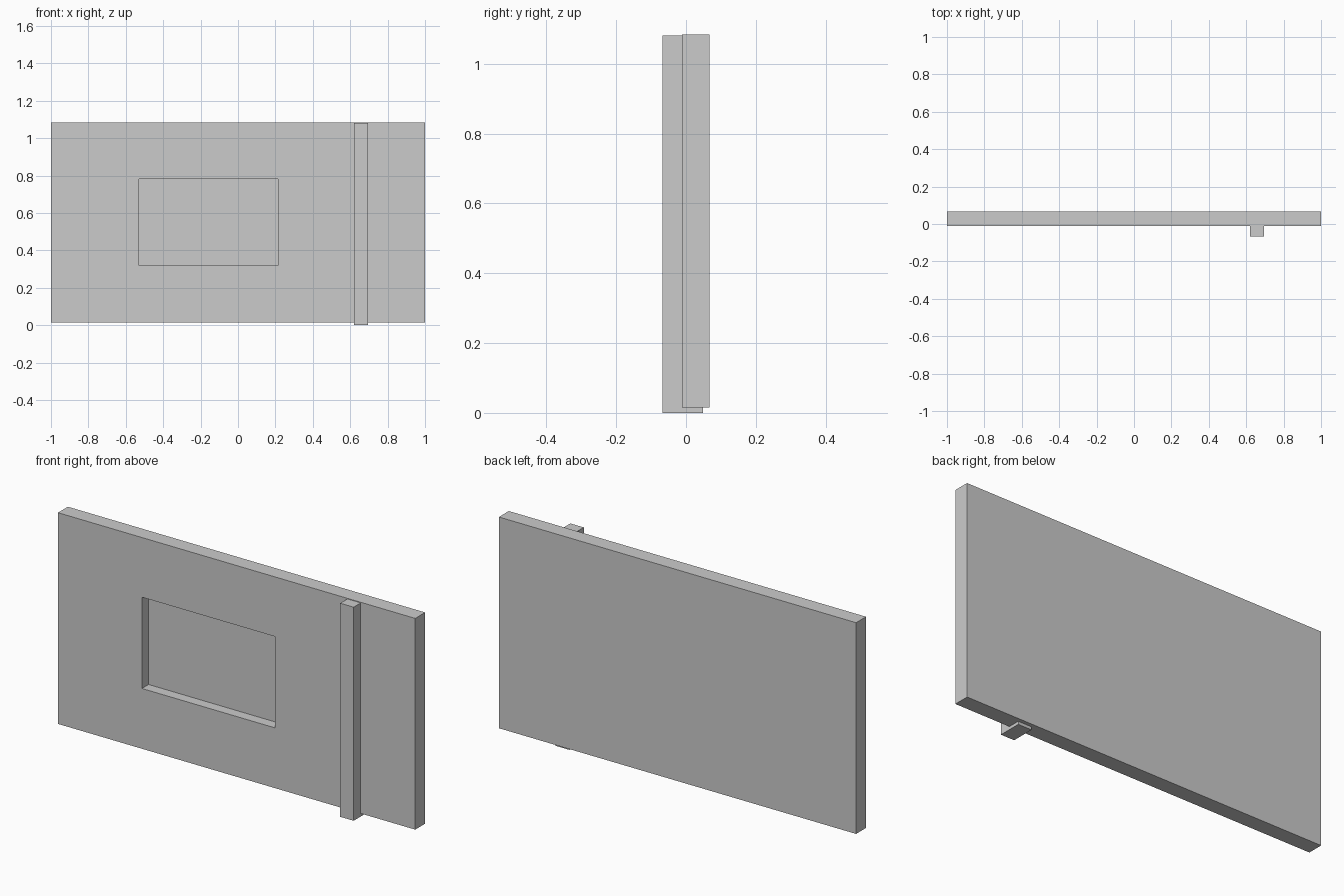
import bpy, bmesh

if "Cube" in bpy.data.objects:
    bpy.data.objects.remove(bpy.data.objects["Cube"])


def add_box(name, x, y, z):
    bm = bmesh.new()
    bmesh.ops.create_cube(bm, size=1)
    for v in bm.verts:
        for i, (lo, hi) in enumerate((x, y, z)):
            v.co[i] = lo if v.co[i] < 0 else hi
    mesh = bpy.data.meshes.new(name)
    bm.to_mesh(mesh)
    bm.free()
    obj = bpy.data.objects.new(name, mesh)
    bpy.context.collection.objects.link(obj)
    return obj


# Main slab
panel = add_box("panel", (-1, 1), (-0.011, 0.068), (0.015, 1.084))

# Rectangular recess in the front face
cutter = add_box("recess_cutter", (-0.53, 0.215), (-0.2, 0.042), (0.32, 0.782))
cutter.hide_render = True
cutter.hide_viewport = True
cutter.display_type = 'WIRE'
cut = panel.modifiers.new("recess", 'BOOLEAN')
cut.operation = 'DIFFERENCE'
cut.solver = 'EXACT'
cut.object = cutter

# Upright post partly embedded in the panel
add_box("post", (0.62, 0.695), (-0.068, 0.049), (0, 1.081))
